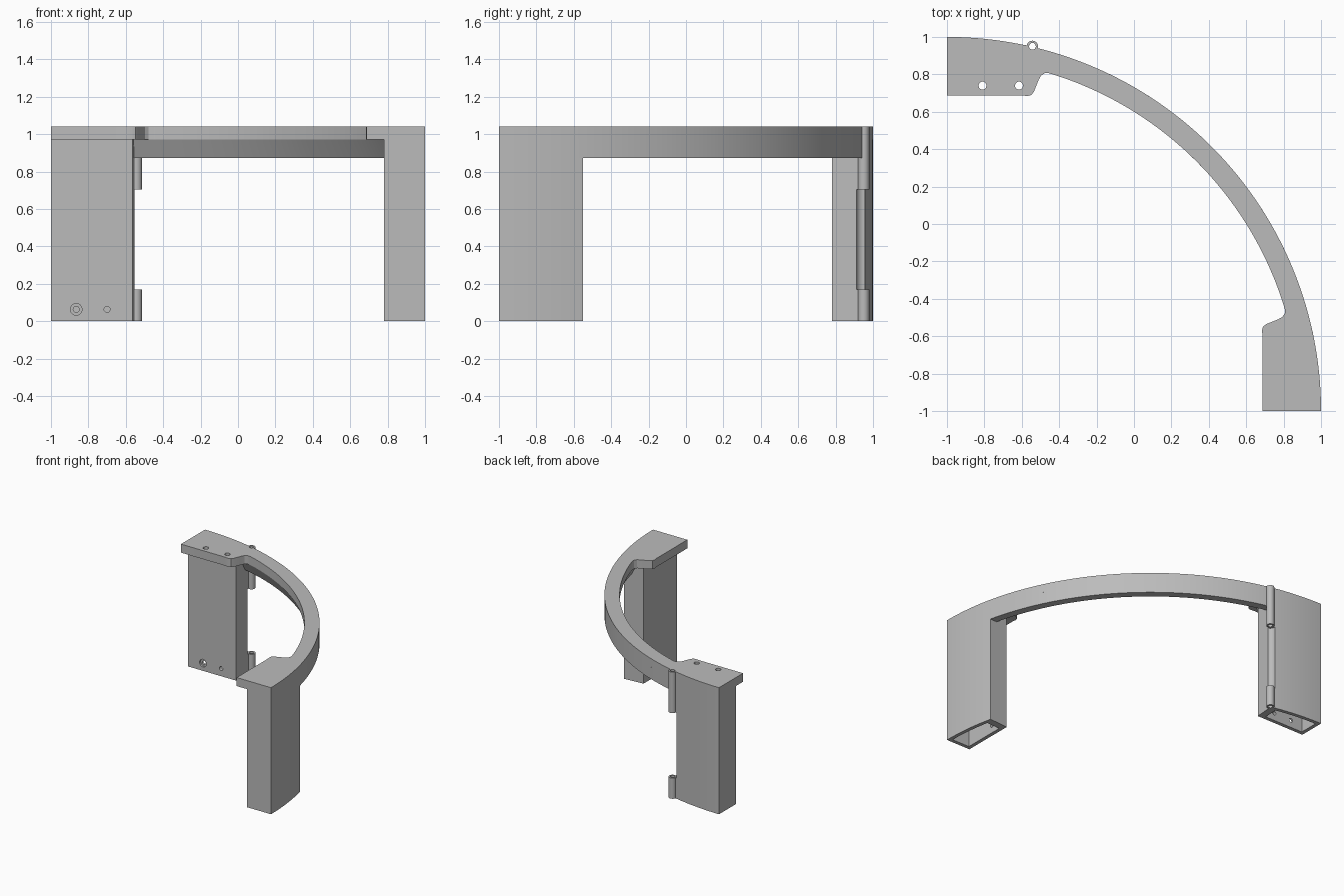
import bpy, bmesh
from math import cos, sin, acos, radians, pi
from mathutils import Matrix, Vector

if "Cube" in bpy.data.objects:
    bpy.data.objects.remove(bpy.data.objects["Cube"], do_unlink=True)

grey = bpy.data.materials.new("plain_grey")
grey.use_nodes = True
GREY = (0.5, 0.5, 0.5, 1)
grey.diffuse_color = GREY
grey.node_tree.nodes["Principled BSDF"].inputs["Base Color"].default_value = GREY

R_OUT, R_IN, TOP, PLATE = 2.0, 1.887, 1.04, 0.97
HINGE = (-0.543, 0.95)
# Swaps x and y, turning the hinge end into the opposite end
SWAP = Matrix(((0, 1, 0, 0), (1, 0, 0, 0), (0, 0, 1, 0), (0, 0, 0, 1)))


def arc(r, a0, a1, n):
    """Points on a circle about the corner (-1, -1), angles in radians."""
    angles = [a0 + (a1 - a0) * i / n for i in range(n + 1)]
    return [(-1 + r * cos(a), -1 + r * sin(a)) for a in angles]


def angle_at(r, x):
    return acos((x + 1) / r)


def finish(bm, name):
    bmesh.ops.recalc_face_normals(bm, faces=bm.faces)
    mesh = bpy.data.meshes.new(name)
    bm.to_mesh(mesh)
    bm.free()
    mesh.materials.append(grey)
    ob = bpy.data.objects.new(name, mesh)
    bpy.context.collection.objects.link(ob)
    return ob


def prism(name, outline, z0, z1, swap=False):
    bm = bmesh.new()
    face = bm.faces.new([bm.verts.new((x, y, z0)) for x, y in outline])
    top = bmesh.ops.extrude_face_region(bm, geom=[face])["geom"]
    verts = [v for v in top if isinstance(v, bmesh.types.BMVert)]
    bmesh.ops.translate(bm, verts=verts, vec=(0, 0, z1 - z0))
    if swap:
        bm.transform(SWAP)
    return finish(bm, name)


def cylinder(name, center, r, depth, along_y=False, swap=False):
    bm = bmesh.new()
    m = Matrix.Translation(Vector(center))
    if along_y:
        m = m @ Matrix.Rotation(pi / 2, 4, "X")
    bmesh.ops.create_cone(bm, cap_ends=True, segments=32, radius1=r,
                          radius2=r, depth=depth, matrix=m)
    if swap:
        bm.transform(SWAP)
    return finish(bm, name)


def cut(ob, cutter):
    """Subtract the cutter for good and delete it."""
    mod = ob.modifiers.new("cut", "BOOLEAN")
    mod.operation, mod.solver, mod.object = "DIFFERENCE", "EXACT", cutter
    bpy.context.view_layer.objects.active = ob
    bpy.ops.object.modifier_apply(modifier=mod.name)
    bpy.data.objects.remove(cutter, do_unlink=True)


def rect(x0, x1, y0, y1):
    return [(x0, y0), (x1, y0), (x1, y1), (x0, y1)]


def pin_hole():
    return cylinder("cutter", (*HINGE, 0.5), 0.018, 2)


parts = []

# Top plate: curved band with a widened mounting pad at each end
pad = [(-1, 0.688), (-0.6, 0.688), (-0.57, 0.684), (-0.548, 0.69),
       (-0.535, 0.708), (-0.51, 0.77), (-0.498, 0.793), (-0.478, 0.806),
       (-0.455, 0.806)]
a_in = angle_at(R_IN, -0.43)
outline = arc(R_OUT, 0, pi / 2, 90) + pad
outline += arc(R_IN, a_in, pi / 2 - a_in, 64)
outline += [(y, x) for x, y in reversed(pad)]
plate = prism("top_plate", outline, PLATE, TOP)
for swap in (False, True):
    for x in (-0.81, -0.615):
        cut(plate, cylinder("cutter", (x, 0.74, 1), 0.021, 0.4, swap=swap))
cut(plate, pin_hole())
parts.append(plate)

# Lip under the band, sloped on its inner side
bm = bmesh.new()
profile = [(R_OUT, PLATE), (R_OUT, 0.872), (1.937, 0.872), (R_IN, PLATE)]
a0 = radians(77.6)
rows = []
for i in range(65):
    a = a0 + (pi / 2 - 2 * a0) * i / 64
    rows.append([bm.verts.new((-1 + r * cos(a), -1 + r * sin(a), z))
                 for r, z in profile])
for p, q in zip(rows, rows[1:]):
    for k in range(4):
        j = (k + 1) % 4
        bm.faces.new((p[k], p[j], q[j], q[k]))
bm.faces.new(rows[0])
bm.faces.new(rows[-1])
lip = finish(bm, "band_lip")
cut(lip, pin_hole())
parts.append(lip)

# Hollow posts, open at the bottom, with screw holes in the inner wall
for name, swap in (("hinge_post", False), ("latch_post", True)):
    outer = [(-1, 0.78), (-0.563, 0.78)]
    outer += arc(R_OUT, angle_at(R_OUT, -0.55), pi / 2, 14)
    post = prism(name, outer, 0, PLATE, swap)
    inner = [(-0.97, 0.81), (-0.615, 0.81)]
    inner += arc(1.97, angle_at(1.97, -0.61), angle_at(1.97, -0.97), 12)
    cut(post, prism("cutter", inner, -0.1, 0.92, swap))
    for x, r in ((-0.865, 0.016), (-0.7, 0.016)):
        cut(post, cylinder("cutter", (x, 0.78, 0.063), r, 0.12, True, swap))
    cut(post, cylinder("cutter", (-0.865, 0.78, 0.063), 0.031, 0.03, True, swap))
    if swap:
        # Slot for the door edge
        cut(post, prism("cutter", rect(-0.585, -0.5, 0.87, 0.91), 0.02, 0.87, swap))
    else:
        # Round relief for the door knuckle
        cut(post, cylinder("cutter", (*HINGE, 0.437), 0.04, 0.534))
        cut(post, pin_hole())
    parts.append(post)

# Hinge knuckles
for name, z0, z1 in (("upper_knuckle", 0.704, TOP), ("lower_knuckle", 0, 0.17)):
    knuckle = cylinder(name, (*HINGE, (z0 + z1) / 2), 0.03, z1 - z0)
    cut(knuckle, pin_hole())
    parts.append(knuckle)

# Smooth the curves, keep the edges sharp
bpy.ops.object.select_all(action="DESELECT")
for ob in parts:
    ob.select_set(True)
bpy.context.view_layer.objects.active = parts[0]
bpy.ops.object.shade_smooth_by_angle(angle=radians(25))
